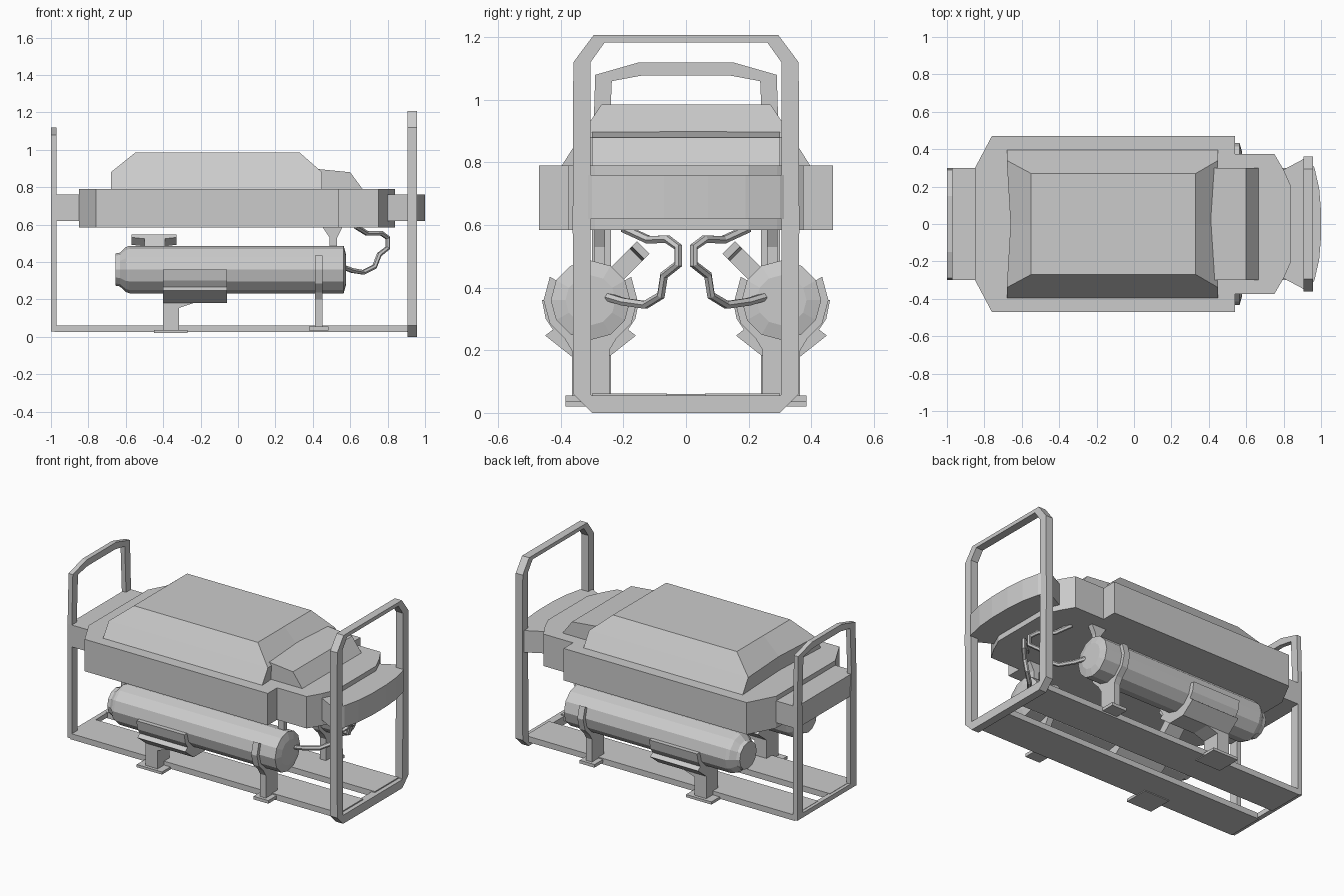
import bpy, bmesh
from math import cos, sin, pi, radians

if "Cube" in bpy.data.objects:
    bpy.data.objects.remove(bpy.data.objects["Cube"])


def make(name, bm):
    bmesh.ops.recalc_face_normals(bm, faces=bm.faces)
    me = bpy.data.meshes.new(name)
    bm.to_mesh(me)
    bm.free()
    ob = bpy.data.objects.new(name, me)
    bpy.context.collection.objects.link(ob)
    return ob


def loft(name, rings):
    """Join closed rings of equal length and cap both ends."""
    bm = bmesh.new()
    vs = [[bm.verts.new(p) for p in r] for r in rings]
    n = len(vs[0])
    for a, b in zip(vs, vs[1:]):
        for i in range(n):
            j = (i + 1) % n
            bm.faces.new((a[i], a[j], b[j], b[i]))
    bm.faces.new(vs[0])
    bm.faces.new(vs[-1])
    return make(name, bm)


def prism(name, axis, pts, lo, hi):
    """Extrude a 2D profile along x (yz profile), y (xz) or z (xy)."""
    place = {'x': lambda p, t: (t, p[0], p[1]),
             'y': lambda p, t: (p[0], t, p[1]),
             'z': lambda p, t: (p[0], p[1], t)}[axis]
    return loft(name, [[place(p, t) for p in pts] for t in (lo, hi)])


def box(name, x0, x1, y0, y1, z0, z1):
    return prism(name, 'z', [(x0, y0), (x1, y0), (x1, y1), (x0, y1)], z0, z1)


def band(name, outer, inner, x0, x1, closed=True):
    """Hollow frame or open strap between two yz outlines, with depth along x."""
    bm = bmesh.new()
    q = [[bm.verts.new((x, *p)) for x, p in ((x0, o), (x1, o), (x1, i), (x0, i))]
         for o, i in zip(outer, inner)]
    n = len(q)
    for k in range(n if closed else n - 1):
        a, b = q[k], q[(k + 1) % n]
        for i in range(4):
            j = (i + 1) % 4
            bm.faces.new((a[i], a[j], b[j], b[i]))
    if not closed:
        bm.faces.new(q[0])
        bm.faces.new(q[-1])
    return make(name, bm)


def mirrored(half):
    """Complete a half outline (first coordinate free, second >= 0) across y = 0."""
    return half + [(x, -y) for x, y in reversed(half)]


def sym(half):
    """Complete a yz half outline across y = 0."""
    return half + [(-y, z) for y, z in reversed(half)]


# Main deck with stepped rear and chamfered corners
deck = [(-.85, .30), (-.76, .47), (.54, .47), (.54, .375), (.75, .375), (.80, .29), (.84, .2)]
prism("deck", 'z', mirrored(deck), .585, .79)

# End plates of the deck
box("left_end_plate", -.995, -.84, -.30, .30, .62, .76)
bumper = [(.78, .28), (.93, .36), (.965, .30), (.99, .19), (1.0, .07)]
prism("curved_bumper", 'z', mirrored(bumper), .62, .76)

# Sloped cover on the deck
def cover_ring(x0, x1, y, z, dip):
    return [(x0, -y, z), (x1, -y, z), (x1 - dip, 0, z), (x1, y, z), (x0, y, z), (x0 + dip, 0, z)]

loft("cover", [cover_ring(-.68, .45, .40, .785, .02),
               cover_ring(-.68, .45, .34, .88, .02),
               cover_ring(-.55, .33, .27, .985, 0)])
prism("cover_step", 'y', [(.40, .785), (.67, .785), (.60, .88), (.40, .90)], -.30, .30)

# Tall frame at the right end
band("tall_frame",
     sym([(.30, 0), (.36, .06), (.362, .62), (.36, 1.12), (.295, 1.207)]),
     sym([(.30, .055), (.303, .058), (.305, .62), (.305, 1.12), (.26, 1.183)]),
     .907, .957)

# Lower frame at the left end
band("short_frame",
     sym([(.30, .03), (.30, .62), (.30, .76), (.29, 1.08), (.15, 1.12)]),
     sym([(.24, .06), (.24, .62), (.25, .76), (.237, 1.06), (.14, 1.078)]),
     -1.0, -.97)

for s, side in ((1, "back"), (-1, "front")):
    c, zc = s * .305, .36      # tank axis

    # Floor rail
    box(side + "_floor_rail", -.98, .93, s * .06, s * .30, .025, .062)

    # Tank with tapered ends
    prof = [(-.655, .086), (-.632, .09), (-.60, .12), (-.58, .127), (.565, .127), (.578, .08)]
    loft(side + "_tank", [[(x, c + r * cos(k * pi / 6), zc + r * sin(k * pi / 6))
                           for k in range(12)] for x, r in prof])

    # Cradle, its wings and pedestal
    def arc(r, a0, a1, n=8):
        angs = [radians(a0 + (a1 - a0) * k / n) for k in range(n + 1)]
        return [(c + r * cos(a), zc + r * sin(a)) for a in angs]

    band(side + "_cradle", arc(.155, 180, 360), arc(.118, 180, 360), -.40, -.06, False)
    wing = [(.06, .18), (.145, .247), (.115, .27), (.05, .225)]
    prism(side + "_cradle_wings", 'x',
          [(c + y, z) for y, z in sym(wing)], -.40, -.06)
    prism(side + "_cradle_pedestal", 'y',
          [(-.40, .22), (-.20, .22), (-.24, .18), (-.315, .155), (-.315, .03), (-.40, .03)],
          c - .06, c + .06)
    box(side + "_cradle_foot", -.45, -.27, c - .08, c + .08, .02, .037)

    # Narrow strap support
    band(side + "_strap", arc(.15, 150, 390), arc(.118, 150, 390), .412, .453, False)
    prism(side + "_strap_leg", 'x',
          [(c - .06, .04), (c + .06, .04), (c + .06, .2), (c + .09, .25),
           (c - .09, .25), (c - .06, .2)], .412, .453)
    box(side + "_strap_foot", .38, .485, c - .08, c + .08, .035, .055)

    # Filler neck and cap, tilted 45 degrees inward
    def tilted(name, x0, x1, r0, r1, w):
        d = .7071
        pts = [(c - s * d * (r + t), zc + d * (r - t))
               for r, t in ((r0, -w), (r1, -w), (r1, w), (r0, w))]
        return prism(side + name, 'x', pts, x0, x1)

    tilted("_filler_neck", -.50, -.39, .10, .225, .028)
    cap = [(-.57, .215), (-.50, .205), (-.39, .205), (-.33, .215), (-.33, .238), (-.57, .238)]
    d = .7071
    loft(side + "_filler_cap", [[(x, c - s * d * (r + t), zc + d * (r - t)) for x, r in cap]
                                for t in (-.028, .028)])

    # Hanging outlet bracket under the deck
    yb = s * .275
    prism(side + "_outlet_bracket", 'y',
          [(.45, .59), (.56, .59), (.53, .53), (.53, .46), (.49, .46), (.49, .53)],
          yb - .017, yb + .017)

    # Hose from tank end up to the deck
    path = [(.57, .25, .37), (.61, .20, .355), (.67, .13, .345), (.73, .08, .375),
            (.755, .07, .44), (.80, .025, .475), (.80, .025, .53), (.765, .06, .555),
            (.69, .12, .553), (.63, .20, .59)]
    cu = bpy.data.curves.new(side + "_hose", 'CURVE')
    cu.dimensions = '3D'
    cu.bevel_depth = .014
    cu.bevel_resolution = 1
    cu.use_fill_caps = True
    sp = cu.splines.new('POLY')
    sp.points.add(len(path) - 1)
    for p, (x, y, z) in zip(sp.points, path):
        p.co = (x, s * y, z, 1)
    sp.use_smooth = False
    bpy.context.collection.objects.link(bpy.data.objects.new(side + "_hose", cu))
